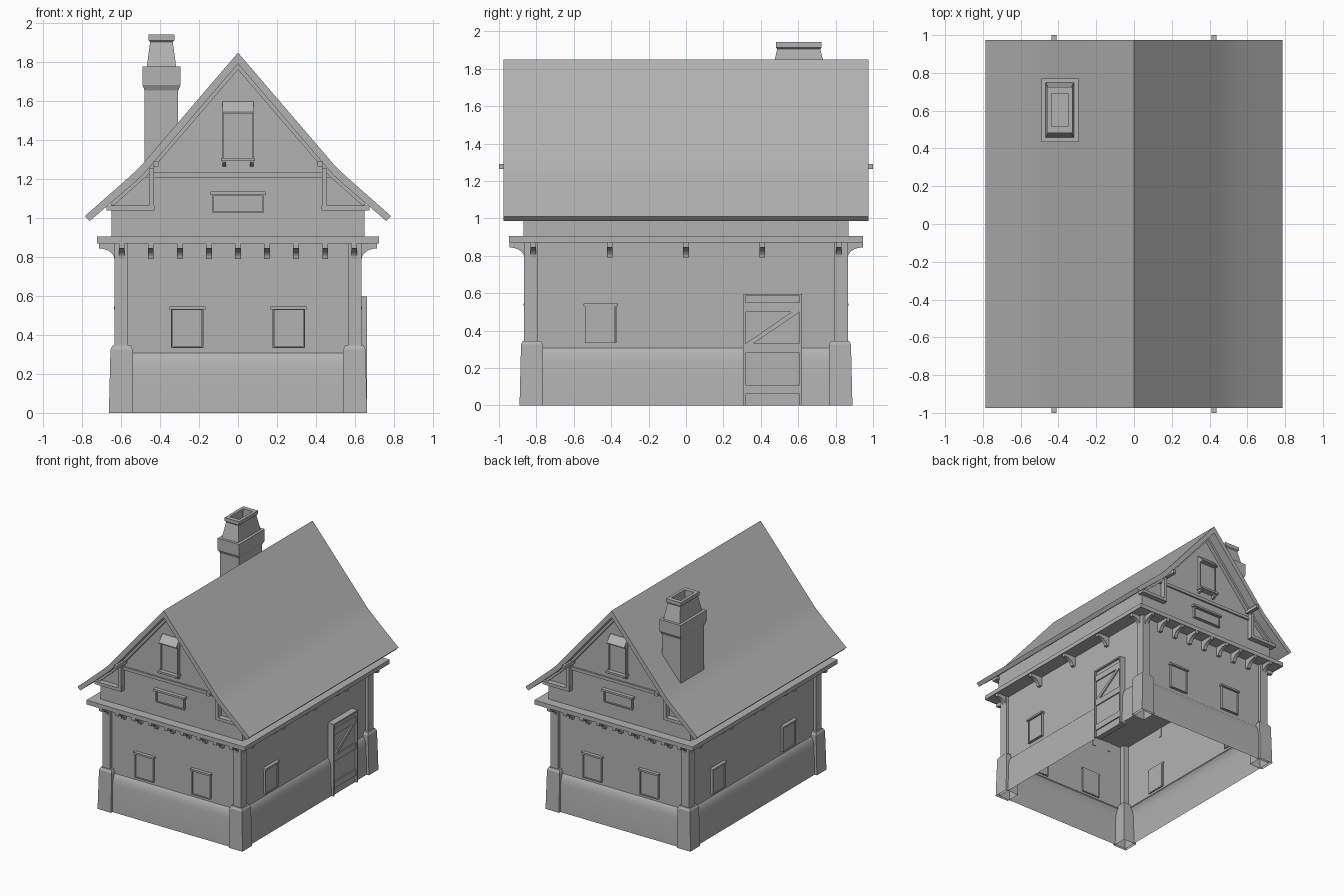
import bpy, bmesh, math
from mathutils import Matrix, Vector

cube = bpy.data.objects.get("Cube")
if cube:
    bpy.data.objects.remove(cube, do_unlink=True)

GREY = (0.45, 0.45, 0.45, 1)
mat = bpy.data.materials.new("plain_grey")
mat.use_nodes = True
mat.diffuse_color = GREY
mat.node_tree.nodes["Principled BSDF"].inputs["Base Color"].default_value = GREY

ID = Matrix.Identity(4)


def finish(name, bm, m=ID, smooth=False):
    bmesh.ops.recalc_face_normals(bm, faces=bm.faces)
    bmesh.ops.transform(bm, matrix=m, verts=bm.verts)
    mesh = bpy.data.meshes.new(name)
    bm.to_mesh(mesh)
    bm.free()
    mesh.materials.append(mat)
    ob = bpy.data.objects.new(name, mesh)
    bpy.context.scene.collection.objects.link(ob)
    if smooth:
        bpy.ops.object.select_all(action='DESELECT')
        ob.select_set(True)
        bpy.context.view_layer.objects.active = ob
        bpy.ops.object.shade_smooth_by_angle(angle=math.radians(35))
    return ob


def skin(name, rings, m=ID, bottom=True, top=True, smooth=False):
    """Join a stack of matching closed rings into one skin."""
    bm = bmesh.new()
    loops = [[bm.verts.new(p) for p in ring] for ring in rings]
    n = len(loops[0])
    for a, b in zip(loops, loops[1:]):
        for i in range(n):
            j = (i + 1) % n
            bm.faces.new((a[i], a[j], b[j], b[i]))
    if bottom:
        bm.faces.new(loops[0])
    if top:
        bm.faces.new(loops[-1])
    return finish(name, bm, m, smooth)


def rect(x0, x1, y0, y1, z):
    return [(x0, y0, z), (x1, y0, z), (x1, y1, z), (x0, y1, z)]


def box(name, x, y, z, m=ID):
    return skin(name, [rect(*x, *y, z[0]), rect(*x, *y, z[1])], m)


def along_y(name, profile, y0, y1, m=ID, smooth=False):
    return skin(name, [[(x, y, z) for x, z in profile] for y in (y0, y1)], m, smooth=smooth)


def along_x(name, profile, x0, x1, m=ID):
    return skin(name, [[(x, y, z) for y, z in profile] for x in (x0, x1)], m)


def wall_frame(angle, distance):
    """Local frame of a wall: x along it, -y outward, z up."""
    return Matrix.Rotation(math.radians(angle), 4, 'Z') @ Matrix.Translation((0, -distance, 0))


def gabled(half):
    """Mirror a half outline that starts at the ridge."""
    return half + [(-x, z) for x, z in reversed(half) if x > 0]


WX, WY = 0.61, 0.84      # lower wall half sizes
UX, UY = 0.65, 0.87      # upper wall half sizes

# Plinth with rounded shoulder
skin("plinth", [rect(-WX - o, WX + o, -WY - o, WY + o, z) for o, z in
     [(0.032, 0), (0.027, 0.23), (0.02, 0.27), (0.008, 0.3), (-0.005, 0.312)]],
     bottom=False, top=False, smooth=True)

# Lower wall shell and jetty slab
skin("lower_wall", [rect(-WX, WX, -WY, WY, z) for z in (0.3, 0.88)], bottom=False, top=False)
box("jetty_slab", (-0.725, 0.725), (-0.947, 0.947), (0.87, 0.905))

# Corner pedestals and posts
for sx in (-1, 1):
    for sy in (-1, 1):
        m = Matrix.Diagonal((sx, sy, 1, 1))
        skin("corner_pedestal",
             [rect(0.54, 0.663, 0.765, 0.89, 0), rect(0.54, 0.655, 0.765, 0.882, 0.325),
              rect(0.55, 0.645, 0.775, 0.872, 0.345)], m, bottom=False)
        box("corner_post", (0.565, 0.635), (0.795, 0.865), (0.34, 0.875), m)

# Upper storey and gables
along_y("upper_wall", gabled([(0, 1.81), (0.48, 1.25), (UX, 1.09), (UX, 0.9)]), -UY, UY)

# Roof with a gentle kick at the eaves
roof_top = [(0, 1.85), (0.45, 1.325), (0.5, 1.266), (0.56, 1.21), (0.787, 1.01)]
roof_under = [(0.762, 0.985), (0.54, 1.175), (0.485, 1.226), (0.43, 1.29), (0, 1.793)]
left_under = [(-x, z) for x, z in reversed(roof_under[:-1])]
left_top = [(-x, z) for x, z in reversed(roof_top[1:])]
along_y("roof", roof_top + roof_under + left_under + left_top, -0.975, 0.975, smooth=True)

# Purlins poking out of both gables
for sx in (-0.423, 0.423):
    box("purlin", (sx - 0.014, sx + 0.014), (-1, 1), (1.264, 1.292))


def strips(name, u, z, t, depth, m):
    """Four thin strips around an opening."""
    box(name + "_left", (u[0], u[0] + t), (-depth, 0.01), z, m)
    box(name + "_right", (u[1] - t, u[1]), (-depth, 0.01), z, m)
    box(name + "_top", (u[0] + t, u[1] - t), (-depth, 0.01), (z[1] - t, z[1]), m)
    box(name + "_bottom", (u[0] + t, u[1] - t), (-depth, 0.01), (z[0], z[0] + t), m)


def window(u, m):
    strips("window_frame", (u - 0.084, u + 0.084), (0.333, 0.535), 0.006, 0.02, m)
    box("window_panel", (u - 0.076, u + 0.076), (-0.012, 0.01), (0.34, 0.53), m)
    box("window_lintel", (u - 0.092, u + 0.092), (-0.028, 0.01), (0.531, 0.546), m)


def corbel(u, m):
    """Bracket with a hollow curved underside, reaching from wall to slab edge."""
    curve = [(-0.105 + 0.08 * math.sin(a), 0.845 - 0.055 * (1 - math.cos(a)))
             for a in (math.radians(90 * i / 5) for i in range(6))]
    along_x("corbel", [(0.005, 0.875), (-0.105, 0.875)] + curve + [(0.005, 0.79)],
            u - 0.015, u + 0.015, m)


# Lower wall details on all sides
SIDES = [(0, WY, (-0.26, 0.26)), (180, WY, (-0.26, 0.26)),
         (90, WX, (-0.455,)), (-90, WX, (-0.465, 0.455))]
for angle, dist, spots in SIDES:
    m = wall_frame(angle, dist)
    for u in spots:
        window(u, m)
    count, reach = (9, 0.597) if dist == WY else (5, 0.817)
    for i in range(count):
        corbel(-reach + 2 * reach * i / (count - 1), m)

# Gable trim, repeated front and back
for angle in (0, 180):
    m = wall_frame(angle, UY)
    outer = [(0, 1.8), (0.485, 1.235), (0.665, 1.075)]
    inner = [(0.64, 1.064), (0.47, 1.215), (0, 1.763)]
    for s in (-1, 1):
        flip = m @ Matrix.Diagonal((s, 1, 1, 1))
        along_y("barge_board", outer + inner, -0.03, 0.01, flip)
        box("eave_return", (0.43, 0.675), (-0.045, 0.01), (1.04, 1.065), flip)
        box("eave_strut", (0.432, 0.457), (-0.045, 0.01), (1.06, 1.255), flip)
    box("tie_beam", (-0.49, 0.49), (-0.015, 0.01), (1.21, 1.235), m)

    # Low vent below the tie beam
    strips("vent_frame", (-0.13, 0.13), (1.027, 1.122), 0.008, 0.022, m)
    box("vent_panel", (-0.124, 0.124), (-0.01, 0.01), (1.033, 1.117), m)
    box("vent_lintel", (-0.142, 0.142), (-0.032, 0.01), (1.12, 1.136), m)

    # Attic hatch with sloped hood and sill
    along_x("hatch_hood", [(0.01, 1.6), (-0.005, 1.6), (-0.055, 1.545), (-0.055, 1.537), (0.01, 1.537)],
            -0.08, 0.08, m)
    box("hatch_panel", (-0.08, 0.08), (-0.02, 0.01), (1.3, 1.54), m)
    for s in (-1, 1):
        flip = m @ Matrix.Diagonal((s, 1, 1, 1))
        box("hatch_jamb", (0.072, 0.08), (-0.03, 0.01), (1.3, 1.54), flip)
        along_x("sill_bracket", [(0.01, 1.3), (-0.045, 1.3), (-0.045, 1.285), (0.01, 1.262)],
                0.062, 0.08, flip)
    box("hatch_sill", (-0.088, 0.088), (-0.055, 0.01), (1.293, 1.31), m)

# Door on the side wall
m = wall_frame(90, WX)
OUT = -0.053
box("door_leaf", (0.315, 0.61), (OUT + 0.016, 0.01), (0, 0.59), m)
box("door_jamb_near", (0.305, 0.317), (OUT, 0.01), (0, 0.597), m)
box("door_jamb_far", (0.608, 0.62), (OUT, 0.01), (0, 0.597), m)
box("door_head", (0.317, 0.608), (OUT, 0.01), (0.585, 0.597), m)
for z in (0.06, 0.28, 0.5):
    box("door_rail", (0.317, 0.608), (OUT + 0.006, OUT + 0.018), (z, z + 0.05), m)
along_y("door_brace", [(0.317, 0.33), (0.36, 0.33), (0.608, 0.5), (0.565, 0.5)],
        OUT + 0.006, OUT + 0.018, m)

# Chimney: shaft, collar, tapered neck, cap and flue
CX, CY = -0.393, 0.603


def ring(hx, hy, z):
    return rect(CX - hx, CX + hx, CY - hy, CY + hy, z)


skin("chimney", [ring(0.086, 0.152, 1.15), ring(0.086, 0.152, 1.655),
                 ring(0.098, 0.168, 1.685), ring(0.098, 0.168, 1.78),
                 ring(0.075, 0.146, 1.78), ring(0.058, 0.115, 1.905),
                 ring(0.067, 0.122, 1.913), ring(0.067, 0.122, 1.942),
                 ring(0.043, 0.087, 1.942), ring(0.043, 0.087, 1.8)])
